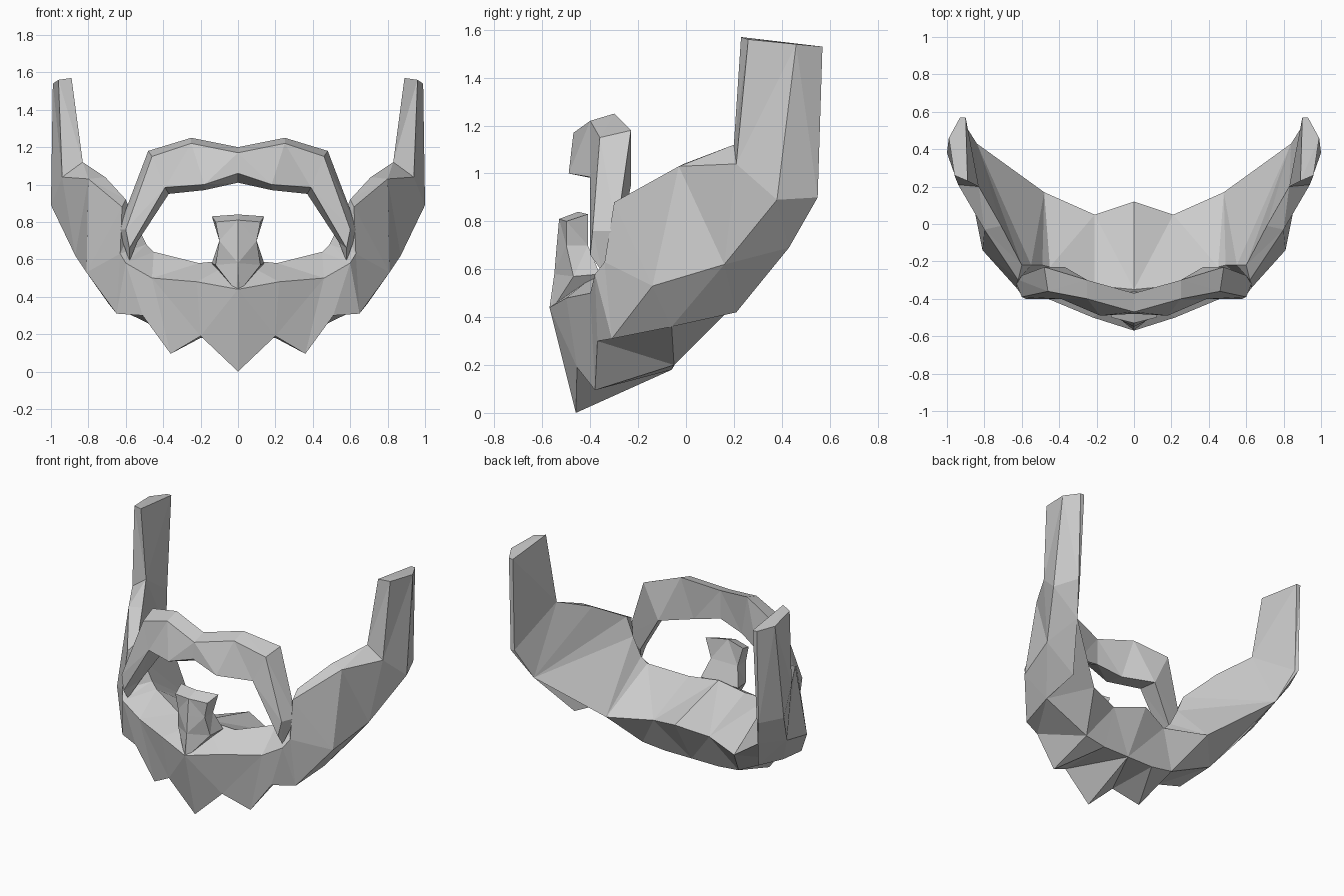
import bpy, bmesh


def loft(name, edges, ring_closed=True, caps=()):
    """Skin long edge lines (each a list of points, one per station), then mirror in x."""
    bm = bmesh.new()
    lines = [[bm.verts.new(p) for p in line] for line in edges]
    n, stations = len(lines), len(lines[0])
    for i in range(n if ring_closed else n - 1):
        a, b = lines[i], lines[(i + 1) % n]
        for s in range(stations - 1):
            bm.faces.new((a[s], a[s + 1], b[s + 1], b[s]))
    for s in caps:
        bm.faces.new([line[s] for line in lines])
    bmesh.ops.remove_doubles(bm, verts=bm.verts, dist=0.002)
    bmesh.ops.triangulate(bm, faces=[f for f in bm.faces if len(f.verts) > 3],
                          quad_method='SHORT_EDGE')
    bmesh.ops.recalc_face_normals(bm, faces=bm.faces)
    mesh = bpy.data.meshes.new(name)
    bm.to_mesh(mesh)
    bm.free()
    obj = bpy.data.objects.new(name, mesh)
    bpy.context.collection.objects.link(obj)
    mirror = obj.modifiers.new("mirror", 'MIRROR')
    mirror.use_axis[0] = True
    mirror.merge_threshold = 0.002
    return obj


# Beard and sideburns: five edge lines from the chin centre to the sideburn top
jaw_back = (.84, .43, .69)
neck = (.48, .17, .42)
cheek_under = (.69, -.06, .36)
inner_top = [(0, -.35, .6), (.21, -.33, .58), (.45, -.23, .64), (.49, -.22, .68),
             (.55, -.22, .8), (.60, -.22, .92), (.71, -.01, 1.04), (.83, .20, 1.12),
             (.83, .20, 1.12), (.89, .23, 1.57)]
outer_top = [(0, -.57, .44), (.22, -.50, .48), (.46, -.40, .50), (.60, -.38, .58),
             (.63, -.34, .63), (.62, -.30, .88), (.80, -.03, 1.03), (.94, .21, 1.04),
             (.94, .21, 1.04), (.96, .26, 1.56)]
lower_tips = [(0, -.46, 0), (.20, -.455, .19), (.36, -.38, .095), (.51, -.37, .30),
              (.65, -.31, .31), (.81, -.14, .53), (.87, .16, .62), (1.0, .38, .89),
              (1.0, .38, .89), (.99, .46, 1.54)]
under_chin = [(0, -.06, .18), (.20, -.06, .18), (.36, -.05, .20), cheek_under,
              cheek_under, cheek_under, (.69, .21, .42), jaw_back,
              (.93, .55, .90), (.93, .57, 1.53)]
back_edge = [(0, .12, .475), (.21, .05, .425), neck, neck, jaw_back, jaw_back, jaw_back,
             jaw_back, (.91, .54, .90), (.90, .57, 1.53)]
loft("beard", [inner_top, outer_top, lower_tips, under_chin, back_edge], caps=(-1,))

# Moustache: four edge lines from the centre down to the drooping tip
tip = (.58, -.35, .59)
loft("moustache", [
    [(0, -.47, 1.17), (.25, -.40, 1.22), (.46, -.36, 1.15), (.60, -.39, .76), tip],
    [(0, -.37, 1.20), (.25, -.30, 1.25), (.48, -.23, 1.18), (.64, -.29, .76), tip],
    [(0, -.37, 1.01), (.18, -.34, .97), (.37, -.23, .95), (.54, -.28, .69), tip],
    [(0, -.48, 1.06), (.18, -.49, 1.00), (.39, -.40, .985), (.58, -.40, .66), tip],
])

# Tuft below the lip: half outline from top to the chin ridge
loft("lip_tuft", [
    [(0, -.53, .81), (0, -.54, .70), (0, -.55, .58), (0, -.57, .44)],
    [(.12, -.50, .80), (.10, -.50, .70), (.12, -.47, .57), (.01, -.56, .43)],
    [(.14, -.41, .83), (.10, -.41, .70), (.14, -.36, .58), (.02, -.45, .43)],
    [(0, -.45, .84), (0, -.41, .70), (0, -.36, .58), (0, -.45, .43)],
], ring_closed=False, caps=(0, -1))
